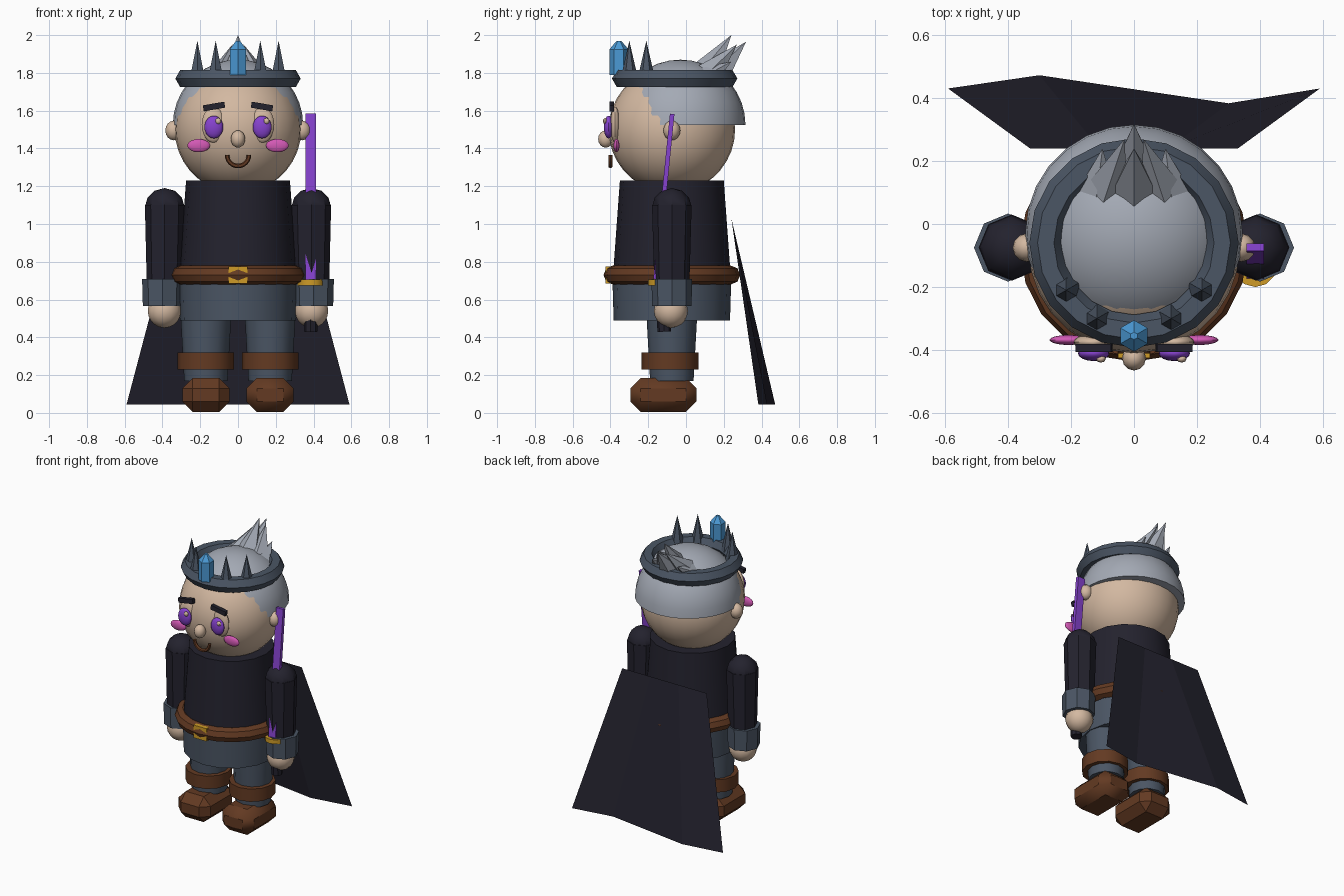
import bpy, math
from mathutils import Vector

if "Cube" in bpy.data.objects:
    bpy.data.objects.remove(bpy.data.objects["Cube"])


def colour(name, r, g, b):
    m = bpy.data.materials.new(name)
    m.diffuse_color = (r, g, b, 1)
    m.use_nodes = True
    m.node_tree.nodes["Principled BSDF"].inputs["Base Color"].default_value = m.diffuse_color
    return m


SKIN = colour("skin", .65, .48, .355)
BLACK = colour("near_black", .017, .016, .027)
SLATE = colour("slate", .07, .092, .128)
BROWN = colour("leather_brown", .125, .042, .016)
PURPLE = colour("purple", .24, .055, .62)
GOLD = colour("gold", .62, .33, .02)
PINK = colour("pink", .65, .10, .46)
BLUE = colour("crystal_blue", .07, .32, .66)
GREY = colour("hair_grey", .37, .40, .46)


def finish(name, mat, smooth=True):
    o = bpy.context.object
    o.name = name
    o.data.materials.append(mat)
    if smooth:
        bpy.ops.object.shade_smooth_by_angle(angle=math.radians(35))
    return o


def ball(name, mat, loc, size, seg=20, rings=12):
    bpy.ops.mesh.primitive_uv_sphere_add(segments=seg, ring_count=rings, radius=1, location=loc)
    bpy.context.object.scale = size
    bpy.ops.object.transform_apply(location=False, rotation=False)
    return finish(name, mat)


def tube(name, mat, a, b, r1, r2, n=16, smooth=True, turn=0):
    """Cylinder or cone from point a to point b."""
    a, b = Vector(a), Vector(b)
    d = b - a
    bpy.ops.mesh.primitive_cone_add(vertices=n, radius1=r1, radius2=r2, depth=d.length,
                                    location=(a + b) / 2)
    o = bpy.context.object
    o.rotation_euler = d.to_track_quat('Z', 'Y').to_euler() if d.xy.length > 1e-5 else (0, 0, turn)
    return finish(name, mat, smooth)


def box(name, mat, loc, size, rot=(0, 0, 0), bevel=0):
    bpy.ops.mesh.primitive_cube_add(size=1, location=loc, rotation=rot)
    o = bpy.context.object
    o.scale = size
    bpy.ops.object.transform_apply(location=False, rotation=False)
    if bevel:
        m = o.modifiers.new("chamfer", 'BEVEL')
        m.width, m.segments = bevel, 1
    return finish(name, mat, False)


def ring(name, mat, loc, major, minor, n, k):
    bpy.ops.mesh.primitive_torus_add(major_radius=major, minor_radius=minor, location=loc,
                                     major_segments=n, minor_segments=k)
    return finish(name, mat)


def mesh(name, mat, verts, faces, smooth=False):
    me = bpy.data.meshes.new(name)
    me.from_pydata(verts, [], faces)
    o = bpy.data.objects.new(name, me)
    bpy.context.collection.objects.link(o)
    bpy.context.view_layer.objects.active = o
    o.select_set(True)
    return finish(name, mat, smooth)


CY = -0.075  # body axis

# Torso, skirt and belt
tube("tunic", BLACK, (0, CY, .68), (0, CY, 1.23), .315, .275)
tube("tunic_skirt", SLATE, (0, CY, .49), (0, CY, .72), .308, .315)
ring("belt", BROWN, (0, CY, .73), .312, .05, 20, 8)
box("buckle", GOLD, (0, -.41, .73), (.1, .03, .09))

# Head, nose, mouth
ball("head", SKIN, (0, CY, 1.5), (.335,) * 3, 28, 18)
ball("nose", SKIN, (0, -.425, 1.45), (.038, .04, .046), 12, 8)
verts, faces = [], []
N, K = 12, 6
for i in range(N + 1):
    t = math.pi * (1 + i / N)
    for j in range(K):
        p = 2 * math.pi * j / K
        r = .058 + .012 * math.cos(p)
        verts.append((r * math.cos(t), -.4 + .012 * math.sin(p), 1.365 + r * math.sin(t)))
for i in range(N):
    for j in range(K):
        a, b = i * K + j, i * K + (j + 1) % K
        faces.append((a, b, b + K, a + K))
faces += [tuple(range(K))[::-1], tuple(range(N * K, N * K + K))]
mesh("mouth", BROWN, verts, faces)

# Paired face parts and limbs
for s, side in ((-1, "left"), (1, "right")):
    ball(side + "_ear", SKIN, (s * .34, CY, 1.495), (.045, .045, .052), 12, 8)
    ball(side + "_eye", SKIN, (s * .13, -.375, 1.525), (.062, .026, .095), 16, 10)
    ball(side + "_iris", PURPLE, (s * .128, -.41, 1.513), (.05, .025, .06), 16, 10)
    ball(side + "_eye_glint", SKIN, (s * .128 + .023, -.428, 1.545), (.016, .012, .016), 8, 6)
    box(side + "_brow", BLACK, (s * .127, -.393, 1.622), (.115, .026, .032), (0, s * .17, 0))
    ball(side + "_cheek", PINK, (s * .208, -.368, 1.415), (.06, .016, .035), 16, 10)

    x = s * .39
    tube(side + "_arm", BLACK, (x, CY, .68), (s * .388, CY, 1.1), .093, .105, 8)
    ball(side + "_shoulder", BLACK, (s * .388, CY, 1.09), (.105, .105, .1), 8, 6)
    tube(side + "_cuff", SLATE, (x * 1.025, CY, .565), (x * 1.025, CY, .71), .104, .108, 8)
    ball(side + "_hand", SKIN, (x, CY - .005, .54), (.09, .09, .09), 14, 10)

    lx = s * .17
    tube(side + "_leg", SLATE, (lx, CY, .17), (lx, CY, .53), .115, .135, 12)
    tube(side + "_boot_band", BROWN, (lx, -.085, .23), (lx, -.085, .32), .15, .15, 12)
    box(side + "_boot", BROWN, (lx, -.12, .095), (.25, .35, .18), bevel=.055)

# Hair cap: upper half of a ball with a flat underside
verts, faces = [], []
N, R = 28, 9
for i in range(R):
    e = math.pi / 2 * i / R
    for j in range(N):
        t = 2 * math.pi * j / N
        verts.append((.345 * math.cos(e) * math.cos(t), -.03 + .345 * math.cos(e) * math.sin(t),
                      1.525 + .345 * math.sin(e)))
verts.append((0, -.03, 1.87))
for i in range(R - 1):
    for j in range(N):
        a, b = i * N + j, i * N + (j + 1) % N
        faces.append((a, b, b + N, a + N))
faces += [((R - 1) * N + j, (R - 1) * N + (j + 1) % N, R * N) for j in range(N)]
faces.append(tuple(range(N))[::-1])
mesh("hair_cap", GREY, verts, faces, True)

# Swept-back hair tufts
tube("hair_tuft_top", GREY, (0, .10, 1.79), (0, .24, 2.0), .085, 0, 5, False)
tube("hair_tuft_back", GREY, (0, .14, 1.76), (0, .318, 1.965), .095, 0, 5, False)
for s in (-1, 1):
    tube("hair_tuft_side", GREY, (s * .09, .09, 1.76), (s * .03, .27, 1.95), .085, 0, 5, False)
    tube("hair_tuft_low", GREY, (s * .12, .08, 1.75), (s * .1, .24, 1.86), .08, 0, 5, False)

# Crown with spikes and a front crystal
ring("crown_band", SLATE, (0, -.06, 1.77), .28, .052, 20, 6)
for s in (-1, 1):
    for x, y in ((.118, -.3), (.215, -.21)):
        tube("crown_spike", SLATE, (s * x, y, 1.77), (s * x, y, 1.97), .046, 0, 6, False)
tube("crystal", BLUE, (0, -.355, 1.79), (0, -.355, 1.925), .05, .05, 6, False)
tube("crystal_tip", BLUE, (0, -.355, 1.925), (0, -.355, 1.97), .05, 0.012, 6, False)

# Cape: pleated sheet flaring downwards
mesh("cape", BLACK,
     [(-.33, .24, 1.03), (-.11, .24, 1.03), (.11, .24, 1.03), (.33, .24, 1.03),
      (-.59, .43, .045), (-.30, .472, .045), (.30, .383, .045), (.59, .43, .045)],
     [(i, i + 1, i + 5, i + 4) for i in range(3)])

# Sword held in the right hand
box("blade", PURPLE, (.385, -.118, 1.135), (.055, .024, .9), (-.1, 0, 0))
tube("guard", GOLD, (.385, -.13, .675), (.385, -.13, .705), .07, .07, 12)
tube("grip", BLACK, (.385, -.115, .43), (.385, -.13, .68), .036, .036, 8)
